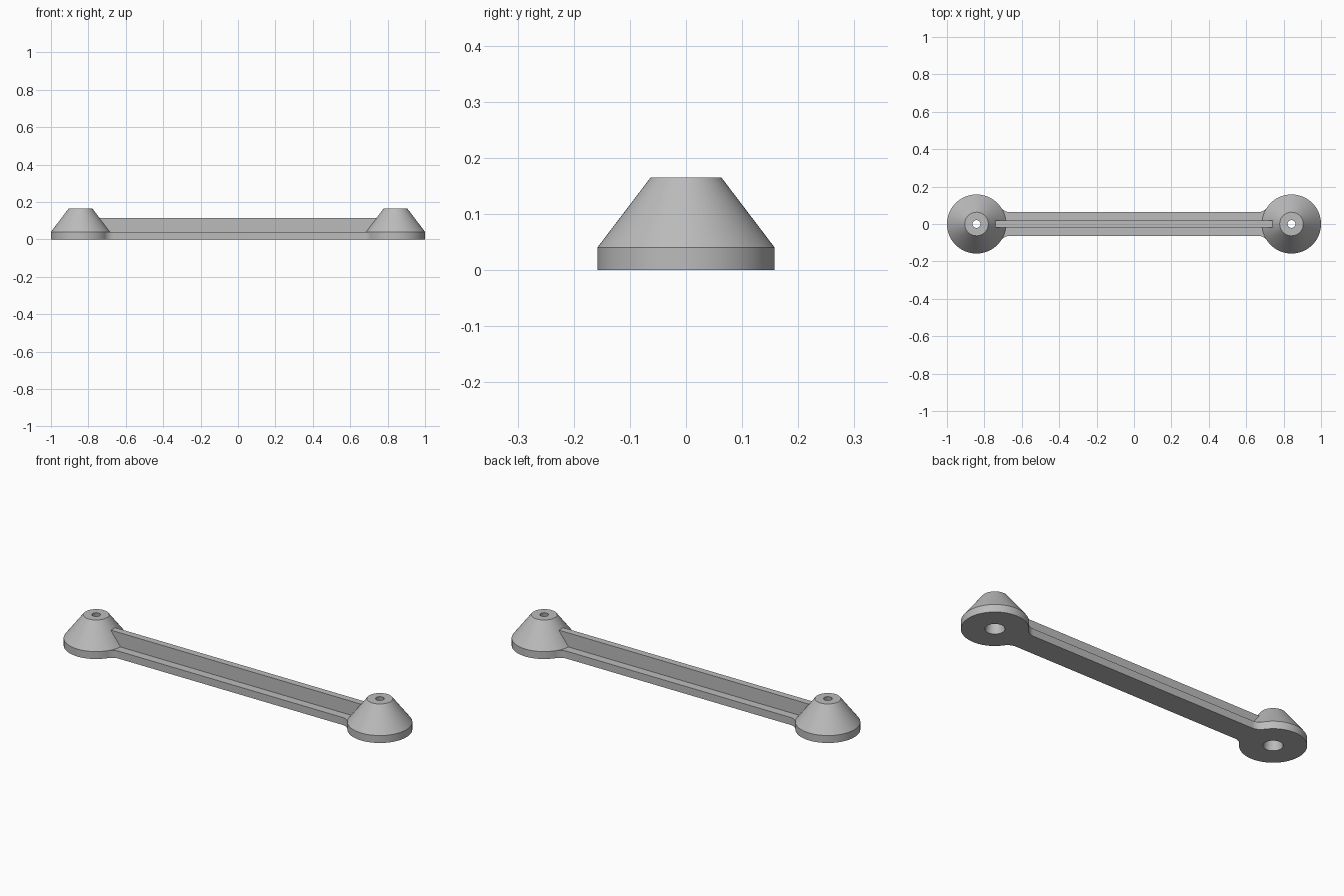
import bpy, bmesh, math
from mathutils import Vector

cube = bpy.data.objects.get("Cube")
if cube:
    bpy.data.objects.remove(cube, do_unlink=True)

BOSS_X, BOSS_R, BASE_H, BOSS_H = 0.842, 0.158, 0.04, 0.165
BAR_HALF, FILLET = 0.063, 0.06
RIB_HALF, RIB_TOP = 0.018, 0.115
SEGMENTS = 72

grey = bpy.data.materials.new("plain grey")
grey.use_nodes = True
grey.diffuse_color = (0.5, 0.5, 0.5, 1)
grey.node_tree.nodes["Principled BSDF"].inputs["Base Color"].default_value = (0.5, 0.5, 0.5, 1)


def finish(bm, name):
    bmesh.ops.recalc_face_normals(bm, faces=bm.faces)
    mesh = bpy.data.meshes.new(name)
    bm.to_mesh(mesh)
    bm.free()
    mesh.materials.append(grey)
    obj = bpy.data.objects.new(name, mesh)
    bpy.context.collection.objects.link(obj)
    bpy.ops.object.select_all(action='DESELECT')
    obj.select_set(True)
    bpy.context.view_layer.objects.active = obj
    bpy.ops.object.shade_smooth_by_angle(angle=math.radians(25))
    return obj


def lathe(name, profile, x):
    """Spin a closed (radius, height) profile around a vertical axis at x."""
    bm = bmesh.new()
    rings = []
    for i in range(SEGMENTS):
        a = math.tau * i / SEGMENTS
        rings.append([bm.verts.new((x + r * math.cos(a), r * math.sin(a), z)) for r, z in profile])
    n = len(profile)
    for i in range(SEGMENTS):
        here, after = rings[i], rings[(i + 1) % SEGMENTS]
        for j in range(n):
            k = (j + 1) % n
            bm.faces.new((here[j], after[j], after[k], here[k]))
    return finish(bm, name)


def prism(name, points, direction):
    """Extrude a flat outline along a direction."""
    bm = bmesh.new()
    face = bm.faces.new([bm.verts.new(p) for p in points])
    new = bmesh.ops.extrude_face_region(bm, geom=[face])["geom"]
    bmesh.ops.translate(bm, vec=Vector(direction),
                        verts=[g for g in new if isinstance(g, bmesh.types.BMVert)])
    return finish(bm, name)


# End bosses: short cylinder, cone and tapered through hole
boss_profile = [(0.047, 0), (BOSS_R, 0), (BOSS_R, BASE_H), (0.063, BOSS_H), (0.021, BOSS_H)]
for side, label in ((1, "left"), (-1, "right")):
    lathe(label + "_boss", boss_profile, side * BOSS_X)

# Flat bar with filleted ends that follow the boss rims
fillet_y = BAR_HALF + FILLET
fillet_x = BOSS_X - math.sqrt((BOSS_R + FILLET) ** 2 - fillet_y ** 2)
touch = math.asin(fillet_y / (BOSS_R + FILLET))
steps = 10
quarter = []
for i in range(steps + 1):
    a = -math.pi / 2 + (math.pi / 2 - touch) * i / steps
    quarter.append((fillet_x + FILLET * math.cos(a), fillet_y + FILLET * math.sin(a)))
for i in range(1, steps + 1):
    a = touch * (1 - i / steps)
    quarter.append((BOSS_X - BOSS_R * math.cos(a), BOSS_R * math.sin(a)))
half = quarter + [(x, -y) for x, y in reversed(quarter[:-1])]
outline = half + [(-x, -y) for x, y in half]
prism("bar", [(x, y, 0) for x, y in outline], (0, 0, BASE_H))

# Upright rib whose slanted ends sink into the cones
slope = (BOSS_R - 0.063) / (BOSS_H - BASE_H)
low_x = BOSS_X - BOSS_R + 0.006
high_x = low_x + slope * (RIB_TOP - BASE_H)
prism("rib", [(-low_x, -RIB_HALF, BASE_H), (low_x, -RIB_HALF, BASE_H),
              (high_x, -RIB_HALF, RIB_TOP), (-high_x, -RIB_HALF, RIB_TOP)],
      (0, 2 * RIB_HALF, 0))
